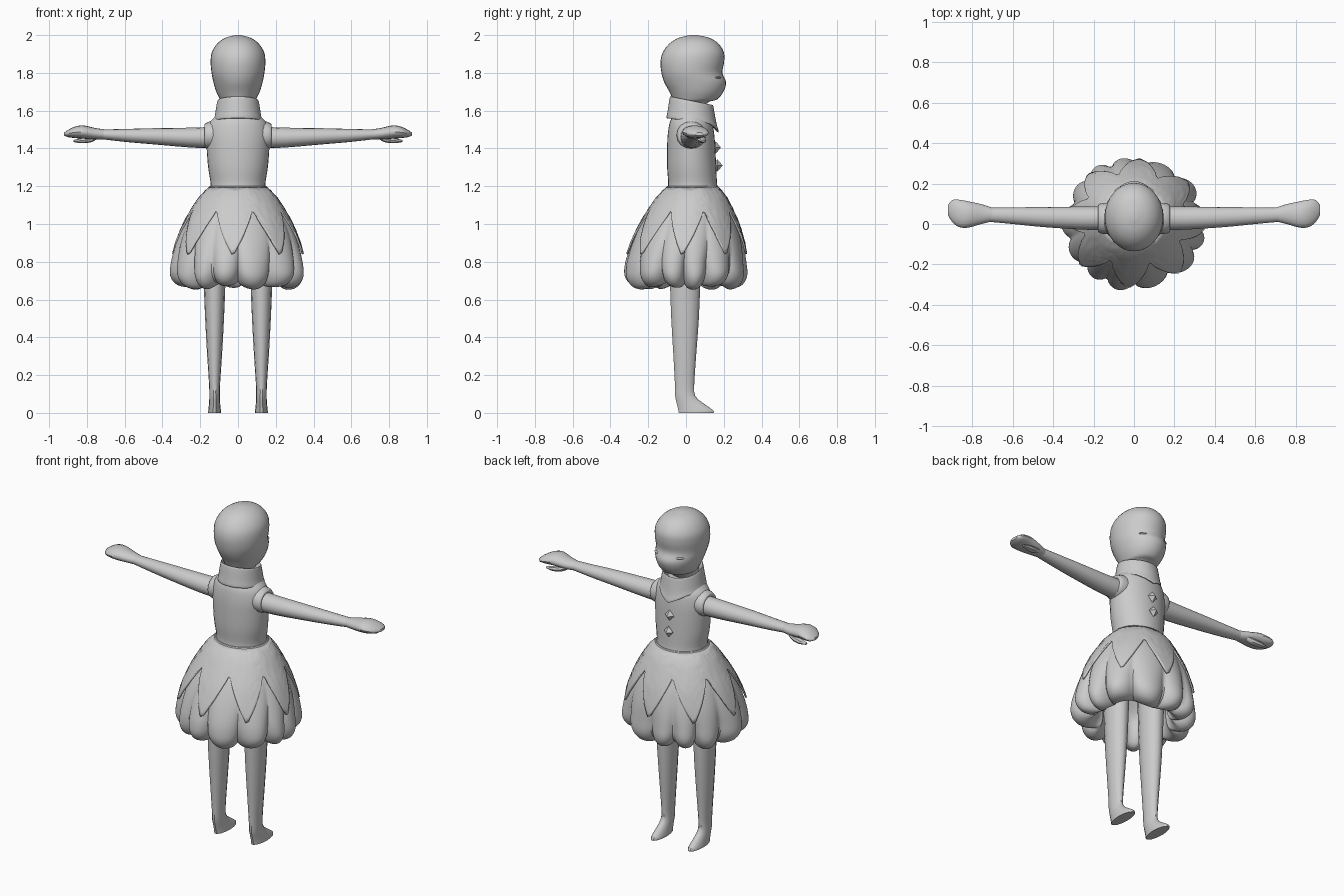
import bpy, bmesh, math
from math import pi, sin, cos, tau
from mathutils import Vector

cube = bpy.data.objects.get("Cube")
if cube:
    bpy.data.objects.remove(cube)

grey = bpy.data.materials.new("plain grey")
grey.use_nodes = True
grey.diffuse_color = (0.6, 0.6, 0.6, 1)
grey.node_tree.nodes["Principled BSDF"].inputs["Base Color"].default_value = (0.6, 0.6, 0.6, 1)


def finish(name, bm, angle=40):
    bmesh.ops.recalc_face_normals(bm, faces=bm.faces)
    mesh = bpy.data.meshes.new(name)
    bm.to_mesh(mesh)
    bm.free()
    mesh.materials.append(grey)
    obj = bpy.data.objects.new(name, mesh)
    bpy.context.collection.objects.link(obj)
    if angle:
        bpy.ops.object.select_all(action='DESELECT')
        obj.select_set(True)
        bpy.context.view_layer.objects.active = obj
        bpy.ops.object.shade_smooth_by_angle(angle=math.radians(angle))
    return obj


def smooth(rows, n):
    """Catmull-Rom curve through rows of numbers, n steps per span."""
    p = [rows[0]] + list(rows) + [rows[-1]]
    out = []
    for i in range(1, len(p) - 2):
        for k in range(n):
            t = k / n
            out.append([0.5 * (2 * b + (c - a) * t + (2 * a - 5 * b + 4 * c - d) * t * t
                               + (3 * b - a - 3 * c + d) * t ** 3)
                        for a, b, c, d in zip(*p[i - 1:i + 3])])
    return out + [list(rows[-1])]


def skin(name, rings, caps=True, angle=40):
    """Join closed rings of points into a tube."""
    bm = bmesh.new()
    vs = [[bm.verts.new(q) for q in ring] for ring in rings]
    n = len(vs[0])
    for a, b in zip(vs, vs[1:]):
        for j in range(n):
            k = (j + 1) % n
            bm.faces.new((a[j], a[k], b[k], b[j]))
    if caps:
        bm.faces.new(vs[0])
        bm.faces.new(vs[-1])
    return finish(name, bm, angle)


def loft_up(name, rows, sides=32, steps=4, x=0, angle=40, caps=True):
    """Rows: z, y back, y front, half width."""
    rings = []
    for z, y0, y1, w in smooth(rows, steps):
        rings.append([(x + w * cos(a), (y0 + y1) / 2 + (y1 - y0) / 2 * sin(a), z)
                      for a in (tau * j / sides for j in range(sides))])
    return skin(name, rings, caps, angle)


def loft_out(name, side, rows, sides=16, steps=3):
    """Rows: x, y low, y high, z low, z high."""
    rings = []
    for x, y0, y1, z0, z1 in smooth(rows, steps):
        rings.append([(side * x, (y0 + y1) / 2 + (y1 - y0) / 2 * cos(a),
                       (z0 + z1) / 2 + (z1 - z0) / 2 * sin(a))
                      for a in (tau * j / sides for j in range(sides))])
    return skin(name, rings)


# Head with brow, cheeks and chin
loft_up("head", [
    (1.60, -0.06, 0.07, 0.08), (1.645, -0.065, 0.12, 0.084), (1.66, -0.07, 0.165, 0.095),
    (1.70, -0.088, 0.198, 0.115), (1.75, -0.115, 0.212, 0.13), (1.80, -0.13, 0.193, 0.14),
    (1.86, -0.135, 0.202, 0.145), (1.91, -0.122, 0.2, 0.138), (1.955, -0.088, 0.172, 0.11),
    (1.985, -0.04, 0.125, 0.068), (2.0, 0.02, 0.06, 0.015)])

# Closed eyelids and ears of the face
for s, side in ((1, "left"), (-1, "right")):
    bm = bmesh.new()
    bmesh.ops.create_uvsphere(bm, u_segments=12, v_segments=6, radius=1)
    for v in bm.verts:
        v.co = Vector((s * 0.068 + v.co.x * 0.03, 0.172 - abs(v.co.x) * 0.012 + v.co.y * 0.014,
                       1.775 + v.co.z * 0.006))
    finish(side + "_eyelid", bm)

# Torso
loft_up("torso", [
    (1.16, -0.105, 0.175, 0.155), (1.21, -0.094, 0.165, 0.145), (1.30, -0.1, 0.16, 0.158),
    (1.40, -0.1, 0.155, 0.166), (1.47, -0.097, 0.15, 0.168), (1.53, -0.088, 0.14, 0.155),
    (1.565, -0.075, 0.12, 0.125), (1.60, -0.065, 0.1, 0.09)])

# Folded collar, dropping to a point at the front
rings = []
for r, back, front, tip in smooth([(0.078, 1.60, 1.56, 0), (0.098, 1.66, 1.61, 0),
                                   (0.108, 1.675, 1.63, 0), (0.114, 1.655, 1.6, 0.006),
                                   (0.122, 1.60, 1.55, 0.02), (0.128, 1.565, 1.53, 0.04),
                                   (0.118, 1.56, 1.53, 0.04), (0.09, 1.57, 1.55, 0.02)], 3):
    ring = []
    for j in range(40):
        a = tau * j / 40
        f = (1 + sin(a)) / 2
        point = max(0, 1 - abs(a - pi / 2) / 0.8)
        ring.append((r * cos(a), 0.03 + r * sin(a) * 1.04 + point * tip * 0.25,
                     back + (front - back) * f - point * tip))
    rings.append(ring)
skin("collar", rings, caps=False)

# Diamond buttons
for name, y, z in (("upper_button", 0.157, 1.405), ("lower_button", 0.166, 1.31)):
    bm = bmesh.new()
    bmesh.ops.create_icosphere(bm, subdivisions=1, radius=0.01)
    bm.clear()
    rim = [bm.verts.new((0.03 * cos(k * pi / 2), y, z + 0.033 * sin(k * pi / 2))) for k in range(4)]
    tips = [bm.verts.new((0, y + d, z)) for d in (-0.025, 0.028)]
    for k in range(4):
        for t in tips:
            bm.faces.new((rim[k], rim[(k + 1) % 4], t))
    finish(name, bm, 0)

# Skirt outline: radius, height, puff depth
outline = [(0.15, 1.20, 0), (0.195, 1.15, 0), (0.24, 1.08, 0.02), (0.285, 1.0, 0.04),
           (0.325, 0.9, 0.07), (0.35, 0.8, 0.13), (0.352, 0.73, 0.17), (0.315, 0.685, 0.2),
           (0.25, 0.68, 0.2), (0.21, 0.73, 0.12), (0.19, 0.82, 0.05), (0.12, 0.9, 0)]


def skirt_point(r, z, a):
    low = min(1, max(0, (1.2 - z) / 0.4))
    return (r * cos(a), 0.035 * (1 - low) + r * sin(a) * (0.9 + 0.02 * low), z)


rings = []
for r, z, puff in smooth(outline, 4):
    ring = []
    for j in range(168):
        a = tau * j / 168
        lobe = abs(sin(6.5 * a + 0.5 * sin(3 * a) + 0.3)) ** 0.6
        wave = 0.5 + 0.5 * sin(5 * a + 1)
        rr = r * (1 - puff * (1 - lobe) * 0.9 - puff * 0.25 * wave + puff * 0.15)
        ring.append(skirt_point(rr, z - puff * 0.14 * (lobe - 0.5) - puff * 0.1 * (wave - 0.5), a))
    rings.append(ring)
skin("puffed_skirt", rings)

# Overskirt with eight pointed petals
upper = smooth(outline[:7], 12)


def radius_at(z):
    return min(upper, key=lambda p: abs(p[1] - z))[0]


rings = []
for i in range(15):
    ring = []
    for j in range(128):
        a = tau * j / 128
        u = ((a + pi / 2 + 0.08) * 8 / tau) % 1
        edge = 0.83 + 0.25 * (1 - abs(2 * u - 1) if u > 1 else 2 * min(u, 1 - u))
        z = 1.195 + (edge - 1.195) * i / 14
        ring.append(skirt_point(radius_at(z) + 0.008 * min(1, i / 3), z, a))
    rings.append(ring)
petals = skin("petal_overskirt", rings, caps=False)
mod = petals.modifiers.new("thickness", 'SOLIDIFY')
mod.thickness = 0.01
mod.offset = -1

# Limbs on both sides
for s, side in ((1, "left"), (-1, "right")):
    loft_out(side + "_sleeve_rim", s, [
        (0.09, -0.05, 0.105, 1.39, 1.55), (0.14, -0.05, 0.105, 1.395, 1.545),
        (0.168, -0.045, 0.1, 1.4, 1.535), (0.178, -0.035, 0.09, 1.41, 1.525),
        (0.17, -0.02, 0.075, 1.42, 1.51)])
    loft_out(side + "_arm", s, [
        (0.12, -0.03, 0.088, 1.4, 1.515), (0.25, -0.028, 0.086, 1.405, 1.51),
        (0.45, -0.015, 0.084, 1.422, 1.507), (0.6, 0, 0.082, 1.435, 1.503),
        (0.73, 0.012, 0.08, 1.45, 1.5)])
    loft_out(side + "_hand", s, [
        (0.7, 0.013, 0.08, 1.448, 1.5), (0.755, 0.0, 0.098, 1.448, 1.508),
        (0.82, -0.018, 0.112, 1.452, 1.522), (0.865, -0.015, 0.12, 1.455, 1.515),
        (0.9, 0.01, 0.118, 1.46, 1.498), (0.92, 0.045, 0.095, 1.468, 1.484)])
    loft_out(side + "_thumb", s, [
        (0.745, 0.055, 0.085, 1.45, 1.475), (0.78, 0.06, 0.1, 1.432, 1.465),
        (0.83, 0.068, 0.108, 1.428, 1.455), (0.872, 0.082, 0.1, 1.434, 1.444)], sides=8)
    loft_up(side + "_leg", [
        (0.9, -0.09, 0.085, 0.065), (0.7, -0.087, 0.078, 0.058), (0.5, -0.08, 0.07, 0.05),
        (0.3, -0.068, 0.055, 0.039), (0.15, -0.06, 0.045, 0.029), (0.09, -0.059, 0.05, 0.028),
        (0.055, -0.052, 0.088, 0.029), (0.025, -0.045, 0.132, 0.032), (0.008, -0.042, 0.15, 0.034),
        (0.0, -0.04, 0.148, 0.034)], sides=14, steps=2, x=s * 0.124)
